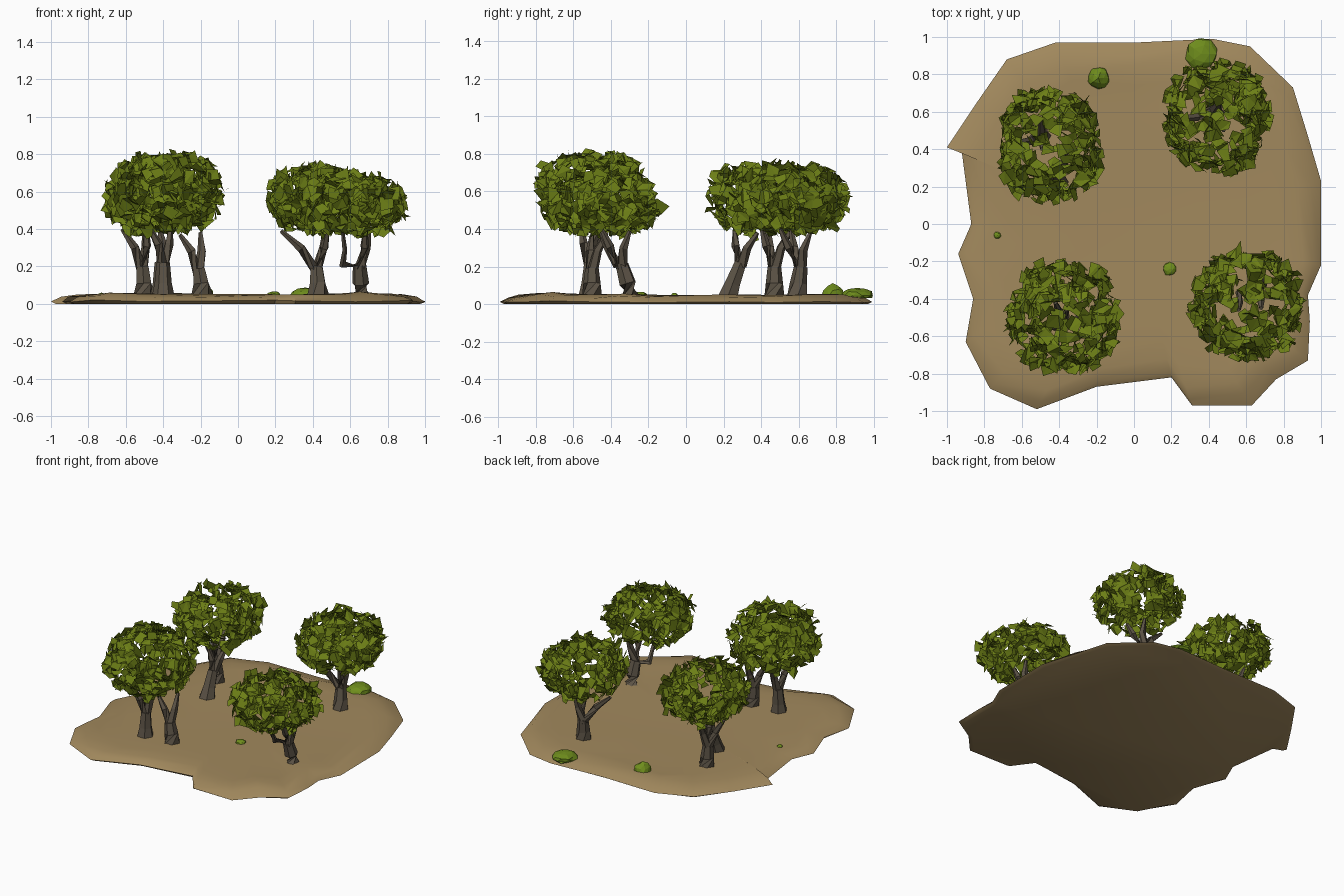
import bpy, bmesh, math, random
from mathutils import Vector

if "Cube" in bpy.data.objects:
    bpy.data.objects.remove(bpy.data.objects["Cube"])

random.seed(7)

def material(name, rgb):
    m = bpy.data.materials.new(name)
    m.diffuse_color = (*rgb, 1)
    m.use_nodes = True
    m.node_tree.nodes["Principled BSDF"].inputs["Base Color"].default_value = m.diffuse_color
    return m

EARTH = material("sandy_earth", (0.36, 0.25, 0.11))
BARK = material("grey_brown_bark", (0.105, 0.085, 0.06))
LEAF = material("olive_leaf", (0.15, 0.21, 0.008))
BUSH = material("bush_green", (0.16, 0.27, 0.012))

def finish(bm, name, mat, smooth=False):
    me = bpy.data.meshes.new(name)
    bm.to_mesh(me)
    bm.free()
    me.materials.append(mat)
    for p in me.polygons:
        p.use_smooth = smooth
    ob = bpy.data.objects.new(name, me)
    bpy.context.collection.objects.link(ob)
    return ob

# Ground: irregular outline shrunk in rings, with a few mounds
OUTLINE = [(-1, .41), (-.84, .65), (-.68, .88), (-.42, .97), (0, .97), (.42, .99), (.62, .95),
           (.85, .73), (.93, .47), (1, .23), (1, -.22), (.93, -.38), (.94, -.52), (.93, -.73),
           (.76, -.83), (.63, -.97), (.31, -.97), (.20, -.82), (-.2, -.87), (-.52, -.99),
           (-.77, -.88), (-.9, -.63), (-.86, -.4), (-.94, -.16), (-.87, 0), (-.92, .38)]
MOUNDS = [(.72, -.74, .10, .035), (.86, -.36, .08, .025), (-.38, .88, .07, .022),
          (-.75, -.75, .12, .012), (.86, .5, .07, .015), (-.8, .25, .1, .012),
          (.1, .1, .5, -.006)]

def ground_z(x, y):
    return .05 + sum(h * math.exp(-((x - a) ** 2 + (y - b) ** 2) / r ** 2) for a, b, r, h in MOUNDS)

def build_ground():
    bm = bmesh.new()
    # (scale, fraction of full height)
    rings = [(.975, 0), (1, .28), (.955, .68), (.88, .95), (.78, 1), (.6, 1), (.35, 1)]
    loops = []
    for s, f in rings:
        loop = []
        for x, y in OUTLINE:
            k = s + (random.uniform(-.025, .025) if .7 < s < .97 else 0)
            z = f * ground_z(x * k, y * k)
            if .7 < s <= 1 and f:
                z += random.uniform(-.006, .006)
            loop.append(bm.verts.new((x * k, y * k, z)))
        loops.append(loop)
    n = len(OUTLINE)
    for a, b in zip(loops, loops[1:]):
        for i in range(n):
            j = (i + 1) % n
            bm.faces.new((a[j], a[i], b[i], b[j]))
    top = bm.verts.new((0, 0, ground_z(0, 0)))
    for i in range(n):
        bm.faces.new((loops[-1][(i + 1) % n], loops[-1][i], top))
    bm.faces.new(loops[0])
    bmesh.ops.recalc_face_normals(bm, faces=bm.faces)
    ob = finish(bm, "ground", EARTH, True)
    bpy.context.view_layer.objects.active = ob
    ob.select_set(True)
    bpy.ops.object.shade_smooth_by_angle(angle=math.radians(45))
    ob.select_set(False)

build_ground()

# Trunks: tapered tubes along short crooked paths of (x, y, z, radius)
def tube(bm, path, sides=6):
    rings = []
    for i, (x, y, z, r) in enumerate(path):
        a = Vector(path[max(i - 1, 0)][:3])
        b = Vector(path[min(i + 1, len(path) - 1)][:3])
        q = (b - a).to_track_quat('Z', 'Y') if i else Vector((0, 0, 1)).to_track_quat('Z', 'Y')
        rings.append([bm.verts.new(Vector((x, y, z)) + q @ Vector((
            r * math.cos(t * math.tau / sides), r * math.sin(t * math.tau / sides), 0)))
            for t in range(sides)])
    for a, b in zip(rings, rings[1:]):
        for i in range(sides):
            j = (i + 1) % sides
            bm.faces.new((a[i], a[j], b[j], b[i]))
    bm.faces.new(rings[0][::-1])
    bm.faces.new(rings[-1])

def trunk(name, base, knee, branches):
    bm = bmesh.new()
    x, y = base
    kx, ky, kz = knee
    tube(bm, [(x, y, .035, .062), (x * .6 + kx * .4, y * .6 + ky * .4, .11, .046), (kx, ky, kz, .036)])
    for bx, by, bz in branches:
        mx, my, mz = (kx + bx) / 2, (ky + by) / 2, (kz + bz) / 2
        tube(bm, [(kx, ky, kz - .025, .032), (mx + .012, my - .01, mz, .024), (bx, by, bz, .011)], 5)
    bmesh.ops.recalc_face_normals(bm, faces=bm.faces)
    finish(bm, name, BARK)

trunk("back_left_trunk_a", (-.50, .47), (-.51, .47, .2),
      [(-.62, .44, .4), (-.49, .40, .42), (-.5, .56, .4)])
trunk("back_left_trunk_b", (-.41, .22), (-.41, .29, .22),
      [(-.42, .26, .4), (-.36, .38, .38)])
trunk("back_right_trunk", (.43, .59), (.42, .61, .2),
      [(.23, .56, .39), (.48, .5, .4), (.46, .66, .38)])
trunk("front_left_trunk_a", (-.40, -.52), (-.40, -.51, .22),
      [(-.36, -.46, .42), (-.48, -.56, .42), (-.42, -.42, .4)])
trunk("front_left_trunk_b", (-.19, -.50), (-.21, -.50, .19),
      [(-.31, -.5, .37), (-.2, -.42, .38)])
trunk("front_right_trunk", (.66, -.29), (.65, -.34, .21),
      [(.68, -.45, .4), (.70, -.30, .39)])
# side limb with an elbow
bm = bmesh.new()
tube(bm, [(.65, -.33, .2, .03), (.56, -.37, .21, .022), (.57, -.42, .29, .014), (.56, -.46, .38, .01)], 5)
finish(bm, "front_right_limb", BARK)

# Canopies: a hollow boxy shell of crumpled leaves
def canopy(name, centre, radii, count):
    bm = bmesh.new()
    c = Vector(centre)
    made = 0
    while made < count:
        d = Vector([random.gauss(0, 1) for _ in range(3)]).normalized()
        # leave gaps near the top and bottom
        if abs(d.z) > .86 and random.random() < .5:
            continue
        made += 1
        p = 2.6
        k = sum(abs(v) ** p for v in d) ** (-1 / p) * random.uniform(.84, 1.02)
        pos = c + Vector([d[i] * k * radii[i] for i in range(3)])
        n = (d + .75 * Vector([random.gauss(0, .6) for _ in range(3)])).normalized()
        u = n.orthogonal().normalized()
        v = n.cross(u)
        t = random.uniform(0, math.tau)
        u, v = u * math.cos(t) + v * math.sin(t), v * math.cos(t) - u * math.sin(t)
        length, fold = random.uniform(.034, .058), random.uniform(-.025, .025)
        rows = []
        for s in (-1, 0, 1):
            w = random.uniform(.015, .042)
            mid = pos + u * s * length + n * fold * (1 - abs(s) * 2)
            rows.append([bm.verts.new(mid + v * e * w + n * random.uniform(-.013, .013)
                                      + u * random.uniform(-.014, .014)) for e in (-1, 1)])
        for a, b in zip(rows, rows[1:]):
            bm.faces.new((a[0], b[0], b[1]))
            bm.faces.new((a[0], b[1], a[1]))
    finish(bm, name, LEAF)

canopy("back_left_canopy", (-.45, .42, .565), (.26, .285, .175), 230)
canopy("back_right_canopy", (.44, .57, .56), (.265, .28, .17), 230)
canopy("front_left_canopy", (-.38, -.50, .595), (.28, .28, .205), 245)
canopy("front_right_canopy", (.60, -.43, .53), (.285, .27, .155), 230)

# Low bushes on the ground
def bush(name, x, y, r, h):
    bm = bmesh.new()
    bmesh.ops.create_icosphere(bm, subdivisions=2, radius=1)
    for v in bm.verts:
        k = random.uniform(.88, 1.08)
        v.co = Vector((x + v.co.x * r * k, y + v.co.y * r * k, .045 + max(v.co.z, -.3) * h * k))
    finish(bm, name, BUSH)

bush("back_bush", .36, .91, .09, .042)
bush("back_left_bush", -.19, .78, .06, .062)
bush("front_bush", .19, -.24, .037, .022)
bush("left_bush", -.73, -.06, .02, .015)
